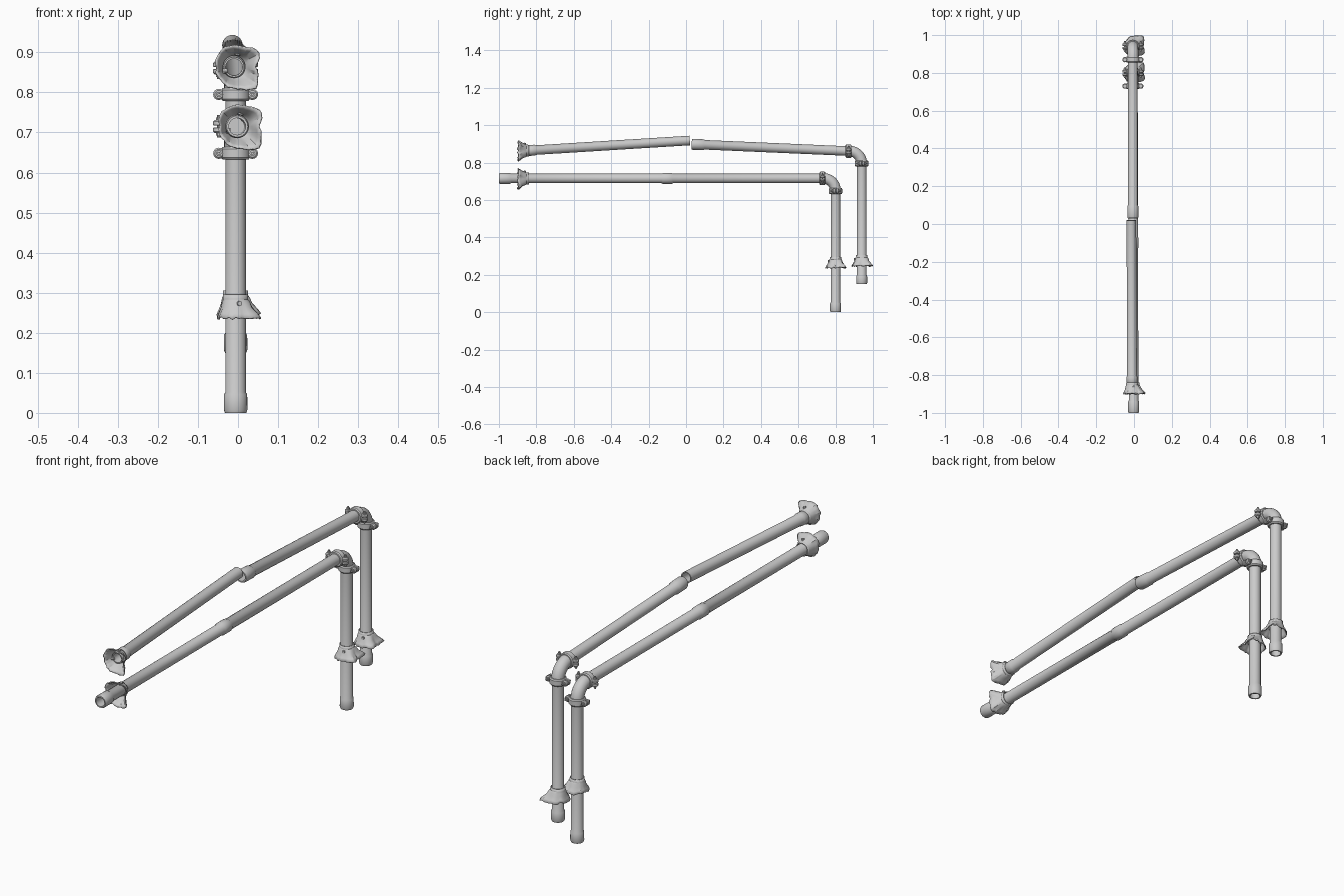
import bpy, bmesh, math, random
from mathutils import Vector

if "Cube" in bpy.data.objects:
    bpy.data.objects.remove(bpy.data.objects["Cube"])

random.seed(4)
N = 24
R, RIN = 0.0255, 0.021


def frame(w):
    """Cross-section axes for direction w, keeping u close to world x."""
    w = Vector(w).normalized()
    u = Vector((1, 0, 0))
    u = (u - w * u.dot(w)).normalized()
    return u, w.cross(u), w


def loft(bm, rings, loop=False, cap=False):
    vs = [[bm.verts.new(p) for p in r] for r in rings]
    n = len(vs[0])
    for i in range(len(vs) if loop else len(vs) - 1):
        a, b = vs[i], vs[(i + 1) % len(vs)]
        for k in range(n):
            bm.faces.new((a[k], a[(k + 1) % n], b[(k + 1) % n], b[k]))
    if cap:
        bm.faces.new(vs[0][::-1])
        bm.faces.new(vs[-1])


def lathe(bm, o, w, profile, n=N, **kw):
    u, v, w = frame(w) if abs(Vector(w).normalized().x) < 0.9 else (
        Vector((0, 1, 0)), Vector((0, 0, 1)), Vector((1, 0, 0)))
    angs = [2 * math.pi * k / n for k in range(n)]
    loft(bm, [[Vector(o) + w * t + (u * math.cos(a) + v * math.sin(a)) * r for a in angs]
              for t, r in profile], **kw)


def finish(bm, name, angle=35):
    bmesh.ops.recalc_face_normals(bm, faces=bm.faces)
    me = bpy.data.meshes.new(name)
    bm.to_mesh(me)
    bm.free()
    ob = bpy.data.objects.new(name, me)
    bpy.context.collection.objects.link(ob)
    bpy.ops.object.select_all(action='DESELECT')
    ob.select_set(True)
    bpy.context.view_layer.objects.active = ob
    bpy.ops.object.shade_smooth_by_angle(angle=math.radians(angle))
    return ob


def pipe(name, a, b, sockets=()):
    """Hollow pipe from a to b with swollen socket bands (start, end)."""
    a, b = Vector(a), Vector(b)
    L = (b - a).length
    out = []
    for s, e in sockets:
        if s > 0:
            out += [(s, R), (s + 0.006, 0.029)]
        else:
            out += [(0, 0.0265), (0.008, 0.0295)]
        out += [(e - 0.006, 0.029), (e, R)]
    if not sockets or sockets[0][0] > 0:
        out.insert(0, (0, R))
    out.append((L, R))
    bm = bmesh.new()
    lathe(bm, a, b - a, out + [(L, RIN), (0, RIN)], loop=True)
    finish(bm, name)


def elbow(name, x, ya, za, yb, zb):
    bm = bmesh.new()
    rings = []
    for i in range(11):
        t = math.pi / 2 * i / 10
        c = Vector((x, ya + (yb - ya) * math.sin(t), zb + (za - zb) * math.cos(t)))
        u, v, w = frame((0, (yb - ya) * math.cos(t), -(za - zb) * math.sin(t)))
        r = 0.0285
        rings.append([c + (u * math.cos(q) + v * math.sin(q)) * r
                      for q in (2 * math.pi * k / N for k in range(N))])
    loft(bm, rings, cap=True)
    finish(bm, name)


def clamp(name, o, w):
    """Grooved ring with two bolted ears."""
    bm = bmesh.new()
    o = Vector(o)
    lathe(bm, o, w, [(-0.016, 0.025), (-0.016, 0.032), (-0.011, 0.036), (0.011, 0.036),
                     (0.016, 0.032), (0.016, 0.025)], loop=True)
    u, v, w = frame(w)
    for s in (-1, 1):
        c = o + u * 0.042 * s
        for h in (-1, 1):
            # ear half, bolt head
            lathe(bm, c, v * h, [(0.002, 0.0125), (0.004, 0.014), (0.012, 0.014), (0.016, 0.010)], 16, cap=True)
            lathe(bm, c, v * h, [(0.015, 0.0075), (0.022, 0.0075)], 6, cap=True)
        lathe(bm, c, v, [(-0.028, 0.004), (0.028, 0.004)], 10, cap=True)
    finish(bm, name)


# torn rim outline: angle in degrees, radius
RIM = [(0, .056), (32, .074), (60, .056), (90, .055), (135, .053), (180, .046),
       (225, .049), (270, .056), (290, .060), (316, .079), (335, .066), (360, .056)]


def rim_radius(d):
    for (a, ra), (b, rb) in zip(RIM, RIM[1:]):
        if a <= d <= b:
            return ra + (rb - ra) * (d - a) / (b - a)


def torn_flange(name, o, w):
    """Flared, ragged remnant wrapped round the pipe, wide end along w."""
    u, v, w = frame(w)
    bm = bmesh.new()
    n = 40
    jag = [random.uniform(-1, 1) for _ in range(n)]
    rings = []
    for t, f in ((0, 0), (0.012, 0.02), (0.018, 0.18), (0.032, 0.36), (0.046, 0.72), (0.058, 1)):
        ring = []
        for k in range(n):
            d = 360 * k / n
            a = math.radians(d)
            r = 0.031 + (rim_radius(d) - 0.031) * f + 0.0016 * f * jag[k]
            tt = t + f * (0.004 * jag[(k * 7) % n] - 0.25 * max(0, rim_radius(d) - 0.058))
            ring.append(Vector(o) + w * tt + (u * math.cos(a) + v * math.sin(a)) * r)
        rings.append(ring)
    loft(bm, rings)
    # small fixing lugs on the neck
    for d in (75, 200):
        a = math.radians(d)
        q = u * math.cos(a) + v * math.sin(a)
        if abs(q.x) < 0.95:
            lathe(bm, Vector(o) + w * 0.022 + q * 0.030, q, [(0, 0.007), (0.012, 0.006)], 8, cap=True)
    ob = finish(bm, name, 25)
    m = ob.modifiers.new("thickness", 'SOLIDIFY')
    m.thickness = 0.004
    m.offset = -1


X = -0.006
DOWN, FRONT = (0, 0, -1), (0, -1, 0)

# lower pipe run
pipe("lower_front_pipe", (-0.002, -1.0, 0.715), (X, 0.745, 0.715), [(0, 0.065), (0.87, 0.93)])
elbow("lower_elbow", X, 0.735, 0.715, 0.80, 0.65)
pipe("lower_riser_pipe", (X, 0.80, 0.0), (X, 0.80, 0.66), [(0, 0.052)])
clamp("lower_elbow_front_clamp", (X, 0.73, 0.715), FRONT)
clamp("lower_elbow_bottom_clamp", (X, 0.80, 0.648), DOWN)
torn_flange("lower_front_flange", (-0.002, -0.84, 0.715), FRONT)
torn_flange("lower_riser_flange", (X, 0.80, 0.295), DOWN)

# upper pipe run, broken in the middle
pipe("upper_front_pipe", (-0.010, -0.865, 0.863), (-0.014, 0.02, 0.918), [(0.02, 0.062)])
pipe("upper_back_pipe", (X, 0.03, 0.898), (X, 0.88, 0.861), [(0, 0.07)])
elbow("upper_elbow", X, 0.875, 0.861, 0.94, 0.795)
pipe("upper_riser_pipe", (X, 0.94, 0.15), (X, 0.94, 0.805), [(0, 0.05)])
clamp("upper_elbow_front_clamp", (X, 0.87, 0.861), FRONT)
clamp("upper_elbow_bottom_clamp", (X, 0.94, 0.795), DOWN)
torn_flange("upper_front_flange", (-0.010, -0.84, 0.864), FRONT)
torn_flange("upper_riser_flange", (X, 0.94, 0.305), DOWN)
